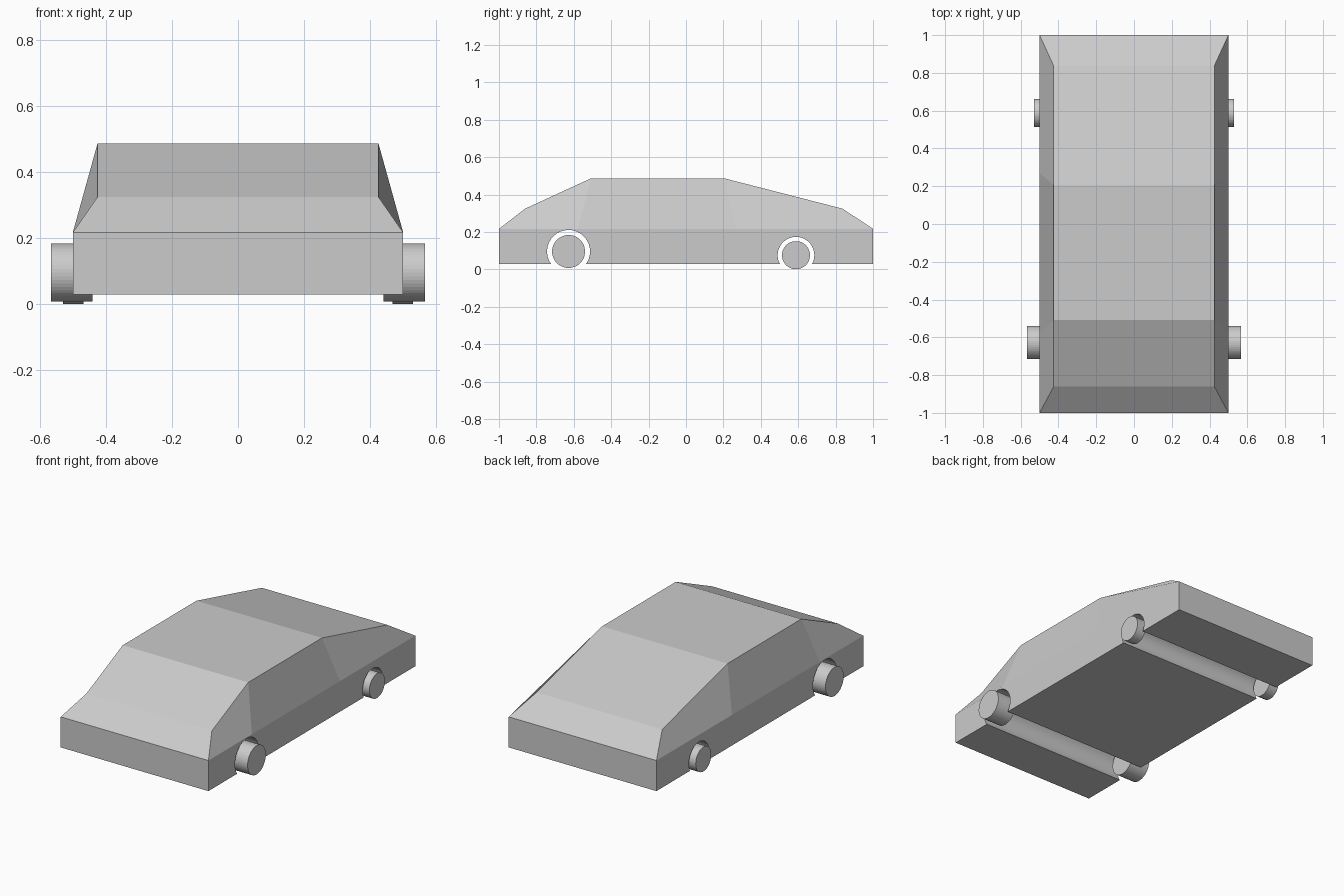
import bpy, bmesh
from math import sin, cos, asin, pi
from mathutils import Matrix

if "Cube" in bpy.data.objects:
    bpy.data.objects.remove(bpy.data.objects["Cube"])

FLOOR, BELT = 0.03, 0.217
HALF, ROOF_HALF = 0.5, 0.425

# axle y, axle z, wheel radius, arch radius, inner x, outer x
AXLES = {
    "front_wheel": (-0.628, 0.096, 0.088, 0.115, 0.44, 0.566),
    "rear_wheel": (0.588, 0.076, 0.075, 0.098, 0.467, 0.53),
}


def arch(cy, cz, r, n=32):
    """Points of a wheel arch from its front foot to its rear foot."""
    a = asin((cz - FLOOR) / r)
    start, sweep = pi + a, -(pi + 2 * a)
    return [(cy + r * cos(start + sweep * i / n),
             cz + r * sin(start + sweep * i / n)) for i in range(n + 1)]


# Body: side profile with wheel channels running the full width
sill = [(-1, FLOOR)]
for cy, cz, _, r_arch, _, _ in AXLES.values():
    sill += arch(cy, cz, r_arch)
sill += [(1, FLOOR)]
belt = [(1, BELT), (0.27, BELT), (-0.58, BELT), (-1, BELT)]
roof = [(0.837, 0.325), (0.205, 0.487), (-0.508, 0.487), (-0.86, 0.325)]

bm = bmesh.new()


def both_sides(points, x):
    return [(bm.verts.new((-x, y, z)), bm.verts.new((x, y, z))) for y, z in points]


lower = both_sides(sill + belt, HALF)
upper = both_sides(roof, ROOF_HALF)
belt_v = lower[-4:]


def across(strip):
    for (a, b), (c, d) in zip(strip, strip[1:]):
        bm.faces.new((a, b, d, c))


across([belt_v[3]] + lower[:-3])            # nose, underside, tail
across([belt_v[0]] + upper + [belt_v[3]])   # windows, roof, bonnet
for s in (0, 1):
    bm.faces.new([v[s] for v in lower])     # lower flank
    for i in range(3):                      # cabin flank
        bm.faces.new((belt_v[i][s], belt_v[i + 1][s], upper[i + 1][s], upper[i][s]))
bmesh.ops.recalc_face_normals(bm, faces=bm.faces)
mesh = bpy.data.meshes.new("car_body")
bm.to_mesh(mesh)
bm.free()
bpy.context.collection.objects.link(bpy.data.objects.new("car_body", mesh))

# Wheels: plain capped cylinders, one pair per axle
for name, (cy, cz, r, _, x0, x1) in AXLES.items():
    for side, label in ((-1, "left"), (1, "right")):
        bpy.ops.mesh.primitive_cylinder_add(
            vertices=48, radius=r, depth=x1 - x0,
            location=(side * (x0 + x1) / 2, cy, cz), rotation=(0, pi / 2, 0))
        bpy.context.object.name = f"{name}_{label}"
